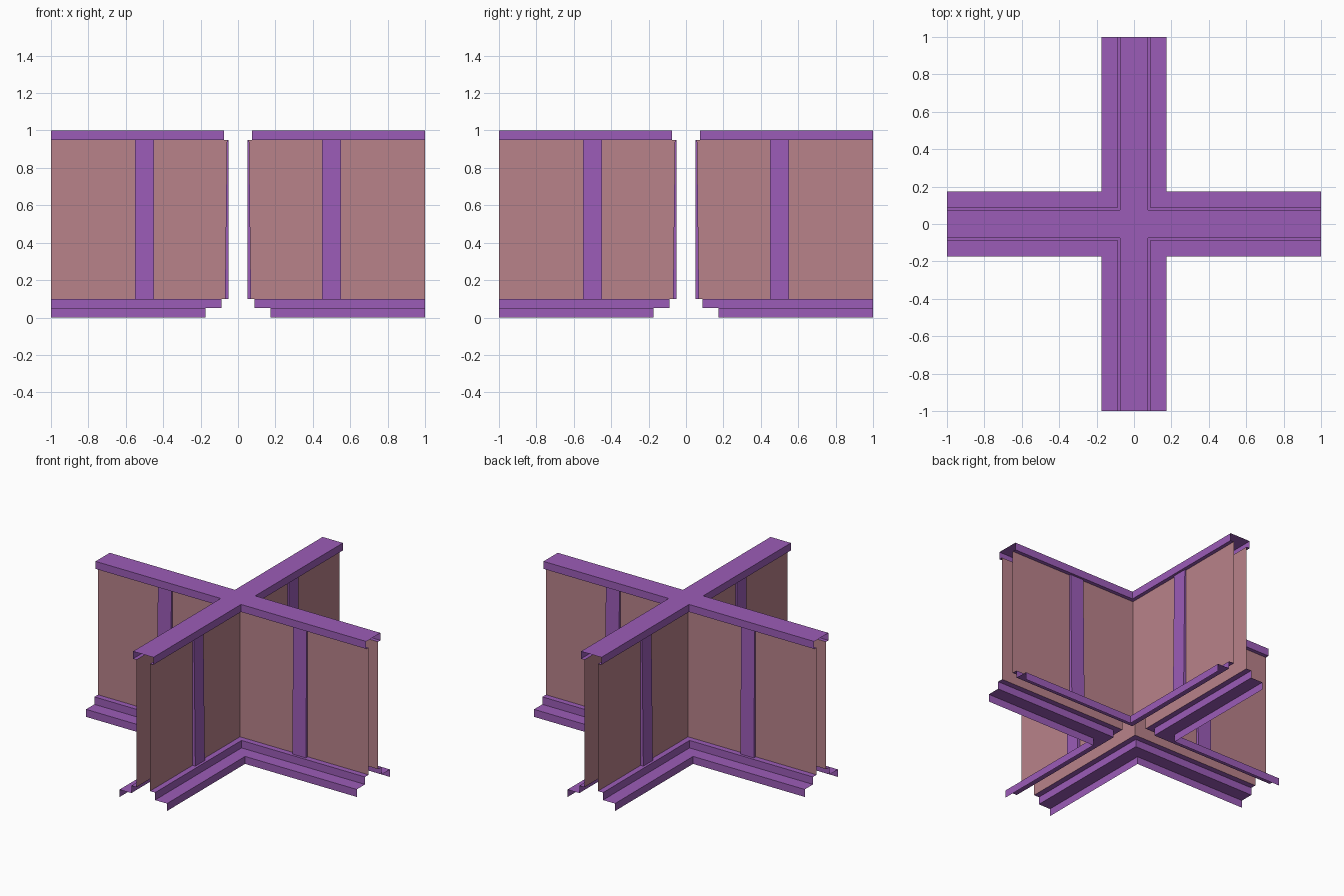
import bpy
import bmesh
from mathutils import Matrix
from math import pi

cube = bpy.data.objects.get("Cube")
if cube:
    bpy.data.objects.remove(cube, do_unlink=True)


def make_material(name, colour):
    mat = bpy.data.materials.new(name)
    mat.use_nodes = True
    mat.diffuse_color = (*colour, 1)
    bsdf = next(n for n in mat.node_tree.nodes if n.type == 'BSDF_PRINCIPLED')
    bsdf.inputs["Base Color"].default_value = (*colour, 1)
    return mat


PURPLE = make_material("purple trim", (0.33, 0.107, 0.475))
PINK = make_material("dusty pink wall", (0.485, 0.223, 0.254))

WALL = 0.05          # wall offset from the corridor centre
CAP = 0.075          # cap overhang
LEDGE = 0.0875       # upper skirting step
FOOT = 0.175         # lower skirting step
LOW, HIGH = 0.1, 0.95


def finish(bm, name, mat):
    """Repeat one corner around the crossing and make an object of it."""
    corner = bm.verts[:] + bm.edges[:] + bm.faces[:]
    for turn in range(1, 4):
        copy = bmesh.ops.duplicate(bm, geom=corner)["geom"]
        verts = [v for v in copy if isinstance(v, bmesh.types.BMVert)]
        bmesh.ops.rotate(bm, verts=verts, matrix=Matrix.Rotation(turn * pi / 2, 3, 'Z'))
    bmesh.ops.remove_doubles(bm, verts=bm.verts[:], dist=1e-5)
    mesh = bpy.data.meshes.new(name)
    bm.to_mesh(mesh)
    bm.free()
    mesh.materials.append(mat)
    obj = bpy.data.objects.new(name, mesh)
    bpy.context.collection.objects.link(obj)


def corner_sweep(name, profile, mat):
    """Sweep an open (offset, height) profile around the inside corner."""
    bm = bmesh.new()
    rows = [[bm.verts.new(p) for p in ((1, d, z), (d, d, z), (d, 1, z))]
            for d, z in profile]
    for upper, lower in zip(rows, rows[1:]):
        for i in range(2):
            bm.faces.new((upper[i], upper[i + 1], lower[i + 1], lower[i]))
    finish(bm, name, mat)


# Sheet parts: cap, walls and stepped skirting
corner_sweep("top_cap", [(0, 1), (CAP, 1), (CAP, HIGH), (WALL, HIGH)], PURPLE)
corner_sweep("wall_panels", [(WALL, HIGH), (WALL, LOW)], PINK)
corner_sweep("skirting", [(WALL, LOW), (LEDGE, LOW), (LEDGE, 0.05),
                          (FOOT, 0.05), (FOOT, 0)], PURPLE)

# Tapered pilasters, one on each wall panel
bm = bmesh.new()
for swap in (False, True):
    rows = []
    for z, depth in ((LOW, 0.07), (HIGH, 0.06)):
        outline = ((0.45, WALL), (0.45, depth), (0.55, depth), (0.55, WALL))
        rows.append([bm.verts.new((d, a, z) if swap else (a, d, z))
                     for a, d in outline])
    for i in range(3):
        quad = [rows[0][i], rows[1][i], rows[1][i + 1], rows[0][i + 1]]
        bm.faces.new(quad[::-1] if swap else quad)
finish(bm, "pilasters", PURPLE)
